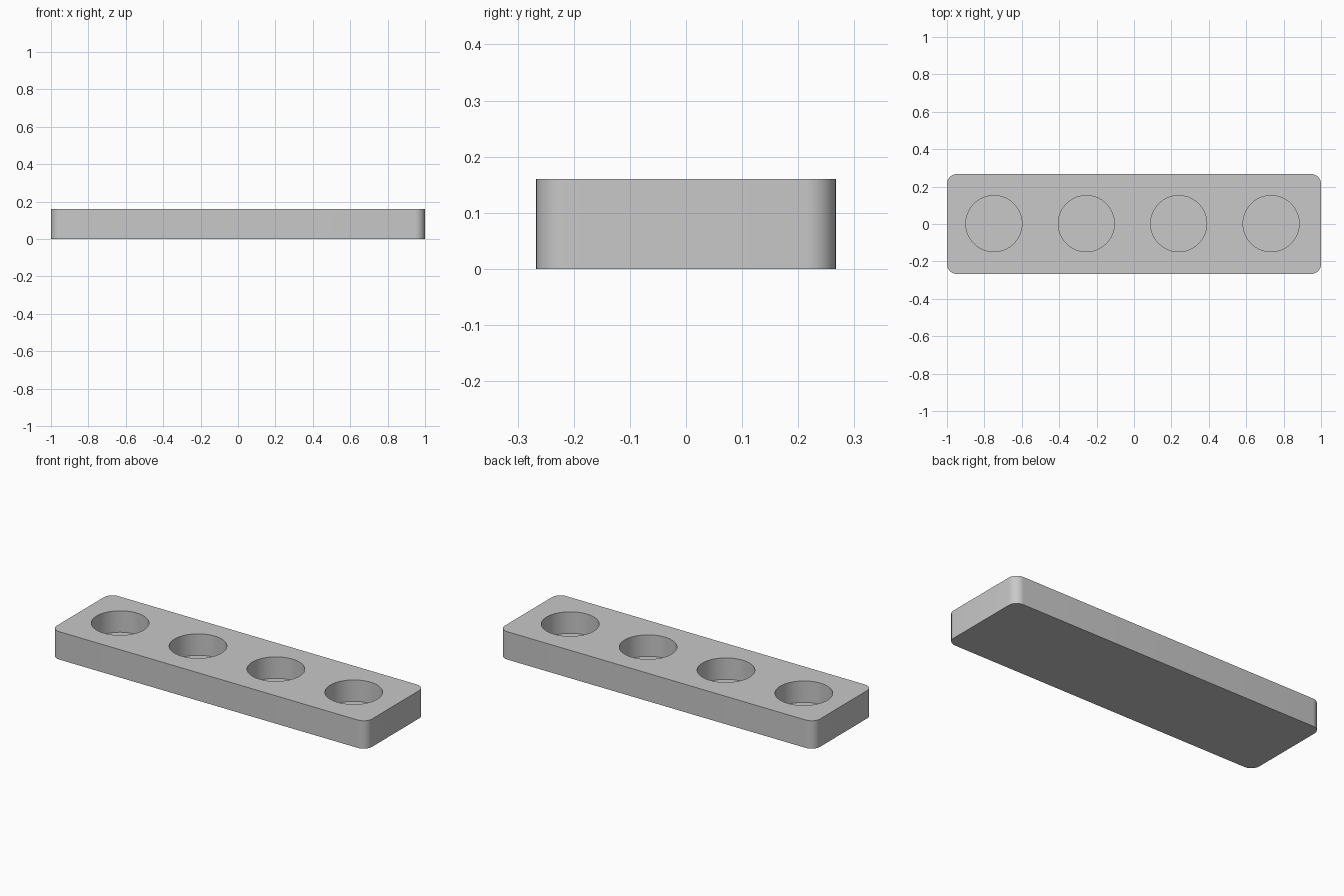
import bpy, bmesh, math

if "Cube" in bpy.data.objects:
    bpy.data.objects.remove(bpy.data.objects["Cube"])

LENGTH, WIDTH, HEIGHT = 2.0, 0.534, 0.16
CORNER = 0.053
HOLE_R, FLOOR_Z = 0.15, 0.037
HOLE_XS = (-0.749, -0.255, 0.239, 0.733)

grey = bpy.data.materials.new("plain grey")
grey.diffuse_color = (0.58, 0.58, 0.58, 1.0)
grey.use_nodes = True
grey.node_tree.nodes["Principled BSDF"].inputs["Base Color"].default_value = grey.diffuse_color

# Tray block: box with rounded vertical corners
bm = bmesh.new()
bmesh.ops.create_cube(bm, size=1.0)
for v in bm.verts:
    v.co = (v.co.x * LENGTH, v.co.y * WIDTH, (v.co.z + 0.5) * HEIGHT)
uprights = [e for e in bm.edges if abs(e.verts[0].co.z - e.verts[1].co.z) > 0.01]
bmesh.ops.bevel(bm, geom=uprights, offset=CORNER, segments=12,
                profile=0.5, affect='EDGES')
mesh = bpy.data.meshes.new("tray_block")
bm.to_mesh(mesh)
bm.free()
tray = bpy.data.objects.new("tray_block", mesh)
bpy.context.collection.objects.link(tray)
mesh.materials.append(grey)

# Blind round pockets, cut from the top
cutters = []
for i, x in enumerate(HOLE_XS):
    depth = 0.3
    bpy.ops.mesh.primitive_cylinder_add(vertices=72, radius=HOLE_R, depth=depth,
                                        location=(x, 0.002, FLOOR_Z + depth / 2))
    cutter = bpy.context.object
    cutter.name = f"pocket_cutter_{i + 1}"
    cutter.hide_render = True
    cutter.data.materials.append(grey)
    cutters.append(cutter)
    cut = tray.modifiers.new(f"pocket_{i + 1}", 'BOOLEAN')
    cut.operation = 'DIFFERENCE'
    cut.solver = 'EXACT'
    cut.object = cutter

# Apply the cuts, remove the cutters and smooth the curved walls
bpy.ops.object.select_all(action='DESELECT')
tray.select_set(True)
bpy.context.view_layer.objects.active = tray
for name in [m.name for m in tray.modifiers]:
    bpy.ops.object.modifier_apply(modifier=name)
for cutter in cutters:
    bpy.data.objects.remove(cutter, do_unlink=True)
bpy.ops.object.shade_smooth_by_angle(angle=math.radians(30))
